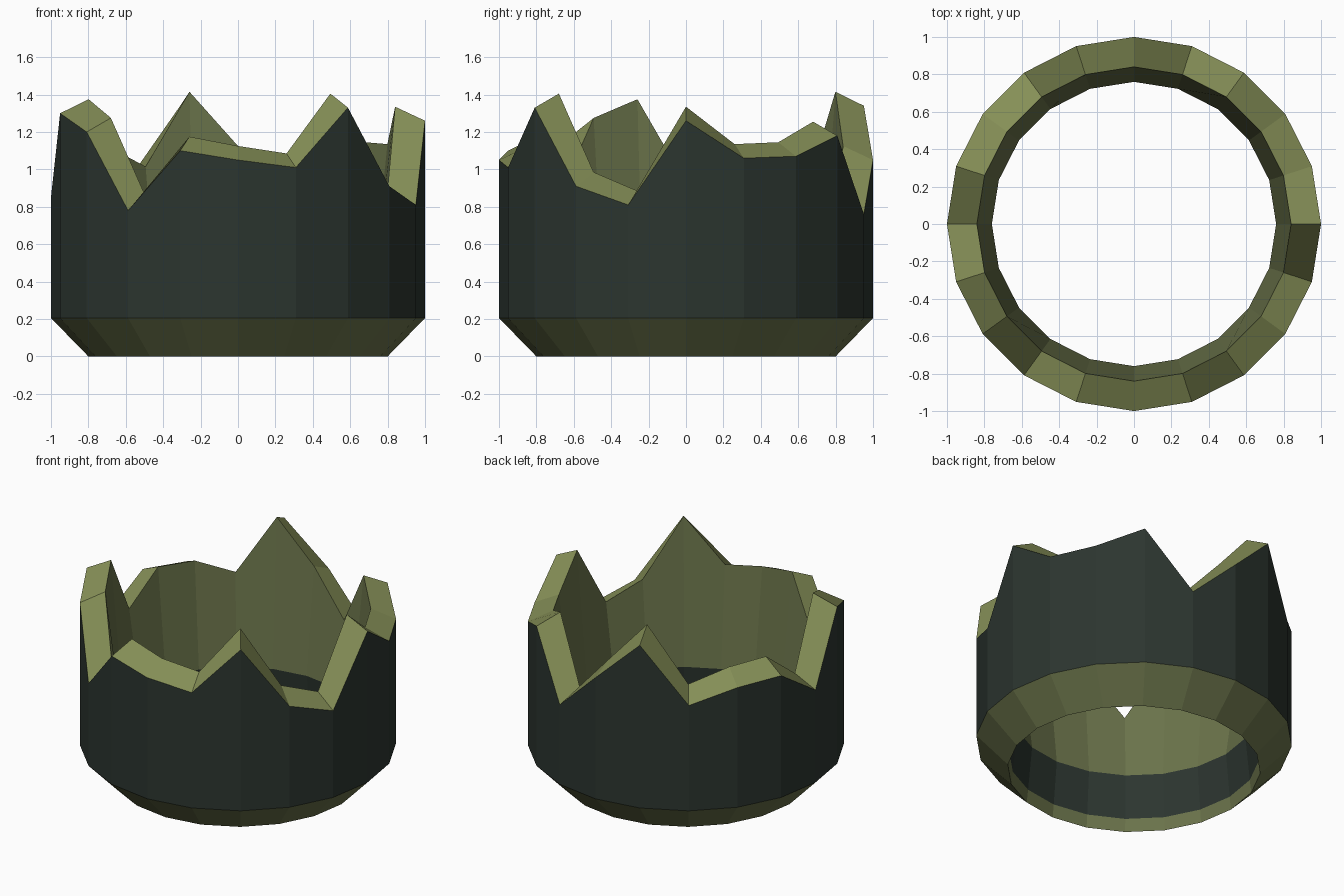
import bpy
import bmesh
from math import cos, sin, tau

cube = bpy.data.objects.get("Cube")
if cube:
    bpy.data.objects.remove(cube, do_unlink=True)


def make_material(name, color):
    mat = bpy.data.materials.new(name)
    mat.use_nodes = True
    mat.diffuse_color = (*color, 1)
    bsdf = next(n for n in mat.node_tree.nodes if n.type == 'BSDF_PRINCIPLED')
    bsdf.inputs["Base Color"].default_value = (*color, 1)
    return mat


DARK, OLIVE, DULL = 0, 1, 2
materials = [
    make_material("dark_green_grey", (0.025, 0.036, 0.029)),
    make_material("olive_green", (0.235, 0.275, 0.095)),
    make_material("dull_olive", (0.145, 0.172, 0.069)),
]

# Height of the broken outer edge at each corner, counter-clockwise from +x
edge_heights = [1.26, 1.06, 1.07, 1.18, 0.76, 1.05, 1.34, 0.94, 1.04, 1.055,
                0.85, 1.30, 1.20, 0.78, 1.10, 1.05, 1.01, 1.33, 0.91, 0.81]
sides = len(edge_heights)
rim_rise = 0.075

# Colour of each band of the closed wall section, in loop order
band_colors = [
    DULL,   # bottom bevel
    DARK,   # outer wall
    OLIVE,  # broken rim
    DULL,   # tapered inner wall
    DARK,   # lower inner wall
    DULL,   # inner foot edge
]


def wall_section(height):
    """Radius and height of each corner of the wall, from the foot outwards."""
    return [(0.80, 0), (1.0, 0.205), (1.0, height),
            (0.84, height + rim_rise), (0.76, 0.39), (0.79, 0.09)]


# Broken shell: one section per corner, bridged into a ring
bm = bmesh.new()
sections = []
for i, height in enumerate(edge_heights):
    a = tau * i / sides
    sections.append([bm.verts.new((r * cos(a), r * sin(a), z))
                     for r, z in wall_section(height)])

for i, here in enumerate(sections):
    there = sections[(i + 1) % sides]
    for j, color in enumerate(band_colors):
        k = (j + 1) % len(band_colors)
        face = bm.faces.new((here[j], there[j], there[k], here[k]))
        face.material_index = color

bmesh.ops.recalc_face_normals(bm, faces=bm.faces[:])
mesh = bpy.data.meshes.new("broken_shell")
bm.to_mesh(mesh)
bm.free()
for mat in materials:
    mesh.materials.append(mat)
shell = bpy.data.objects.new("broken_shell", mesh)
bpy.context.collection.objects.link(shell)
